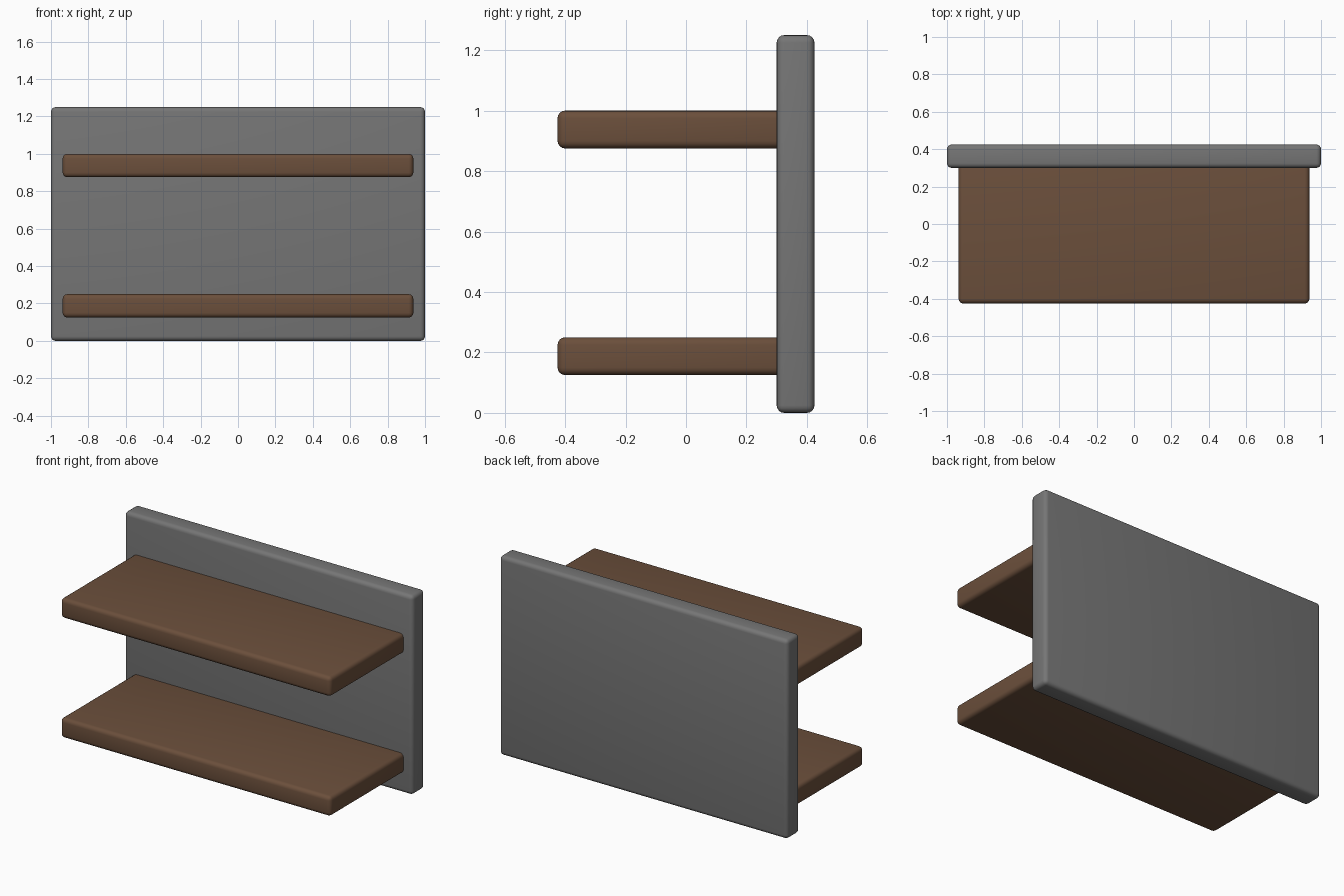
import bpy

if "Cube" in bpy.data.objects:
    bpy.data.objects.remove(bpy.data.objects["Cube"])

def material(name, rgb):
    m = bpy.data.materials.new(name)
    m.diffuse_color = (*rgb, 1)
    m.use_nodes = True
    m.node_tree.nodes["Principled BSDF"].inputs["Base Color"].default_value = m.diffuse_color
    return m

def rounded_box(name, lo, hi, mat, radius=0.025):
    """Box between two corners with softly rounded edges."""
    bpy.ops.mesh.primitive_cube_add(size=1, location=[(a + b) / 2 for a, b in zip(lo, hi)])
    ob = bpy.context.object
    ob.name = name
    ob.scale = [b - a for a, b in zip(lo, hi)]
    bpy.ops.object.transform_apply(location=False, rotation=False, scale=True)
    ob.data.materials.append(mat)
    bev = ob.modifiers.new("rounded_edges", 'BEVEL')
    bev.width = radius
    bev.segments = 4
    bpy.ops.object.modifier_apply(modifier=bev.name)
    bpy.ops.object.shade_smooth_by_angle(angle=0.7)
    return ob

grey = material("grey panel", (0.18, 0.18, 0.18))
brown = material("brown wood", (0.147, 0.078, 0.044))

# upright back panel
rounded_box("back_panel", (-1, 0.30, 0), (1, 0.425, 1.25), grey)

# two shelves, their back edges let into the panel
for name, top in (("lower_shelf", 0.25), ("upper_shelf", 1.0)):
    rounded_box(name, (-0.9375, -0.425, top - 0.125), (0.9375, 0.335, top), brown)
